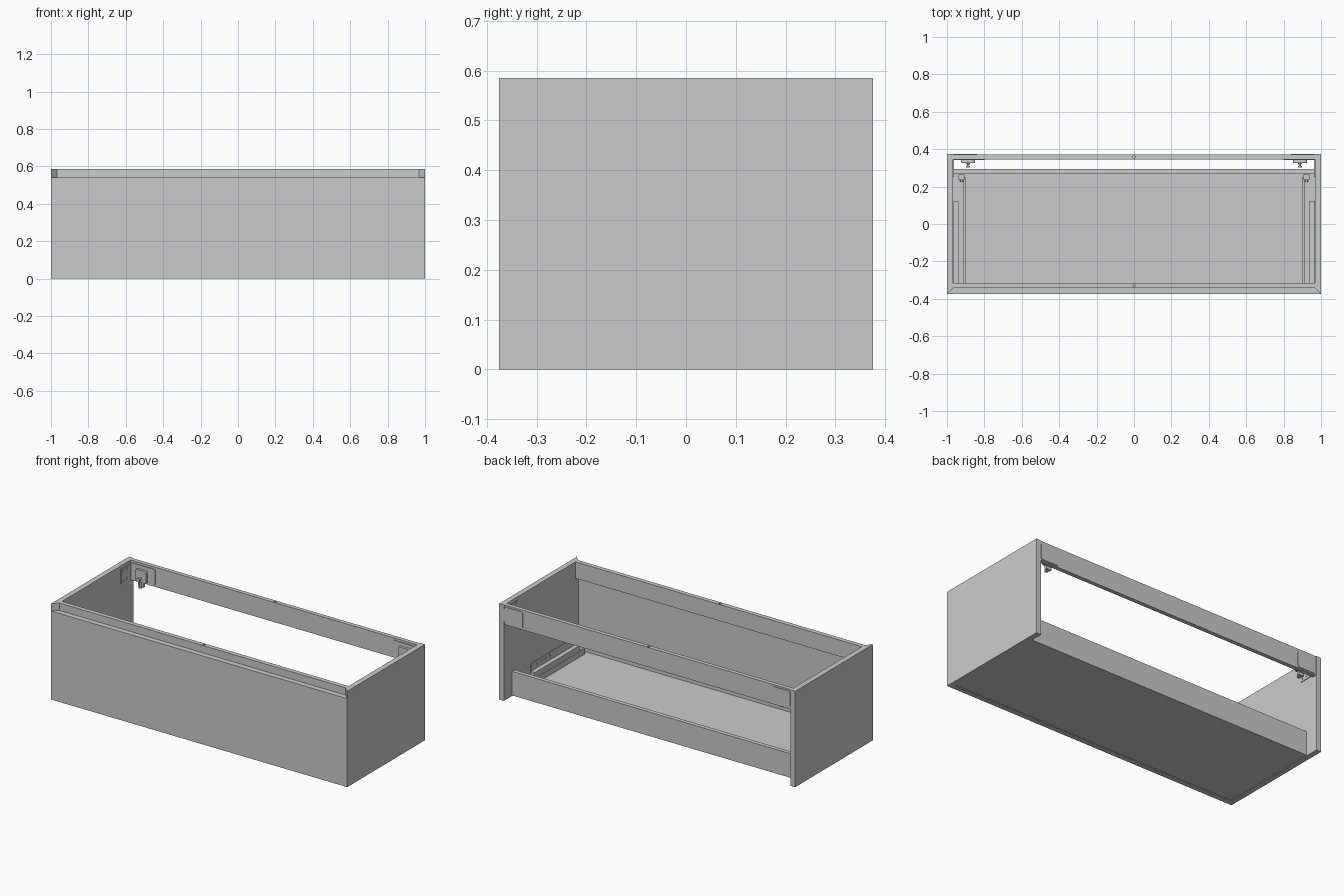
import bpy, bmesh, math
from mathutils import Vector, Matrix

if "Cube" in bpy.data.objects:
    bpy.data.objects.remove(bpy.data.objects["Cube"])


def finish(name, bm):
    bmesh.ops.recalc_face_normals(bm, faces=bm.faces)
    me = bpy.data.meshes.new(name)
    bm.to_mesh(me)
    bm.free()
    ob = bpy.data.objects.new(name, me)
    bpy.context.collection.objects.link(ob)
    return ob


def prism(name, pts, depth, mat=Matrix()):
    """Extrude a flat profile along local z, then place it with mat."""
    bm = bmesh.new()
    f = bm.faces.new([bm.verts.new((p[0], p[1], 0)) for p in pts])
    r = bmesh.ops.extrude_face_region(bm, geom=[f])
    vs = [v for v in r["geom"] if isinstance(v, bmesh.types.BMVert)]
    bmesh.ops.translate(bm, verts=vs, vec=(0, 0, depth))
    bm.transform(mat)
    return finish(name, bm)


def box(name, x0, x1, y0, y1, z0, z1):
    return prism(name, [(x0, y0), (x1, y0), (x1, y1), (x0, y1)], z1 - z0,
                 Matrix.Translation((0, 0, z0)))


def cyl(name, p, q, r, n=16):
    p, q = Vector(p), Vector(q)
    d = q - p
    bm = bmesh.new()
    bmesh.ops.create_cone(bm, cap_ends=True, segments=n, radius1=r, radius2=r, depth=d.length)
    bm.transform(Matrix.Translation((p + q) / 2) @ d.to_track_quat("Z", "Y").to_matrix().to_4x4())
    return finish(name, bm)


def cut(ob, cutter):
    m = ob.modifiers.new("hole", "BOOLEAN")
    m.operation, m.object, m.solver = "DIFFERENCE", cutter, "EXACT"
    cutter.hide_render = True
    cutter.hide_set(True)


def mirror(ob):
    ob.modifiers.new("mirror", "MIRROR").use_axis = (True, False, False)
    return ob


def rounded(x0, x1, z0, z1, r, n=4):
    pts = []
    for k, (cx, cz) in enumerate([(x1 - r, z1 - r), (x0 + r, z1 - r), (x0 + r, z0 + r), (x1 - r, z0 + r)]):
        for i in range(n + 1):
            a = math.pi / 2 * (k + i / n)
            pts.append((cx + r * math.cos(a), cz + r * math.sin(a)))
    return pts


def xz(y):
    """Profile x,y -> world x,z; extrusion runs towards -y."""
    return Matrix.Translation((0, y, 0)) @ Matrix.Rotation(math.pi / 2, 4, "X")


T, W, D, H = 0.033, 1.0, 0.375, 0.585

# mitred side panels and drawer front
mirror(prism("side_panel", [(W, -D), (W, D), (W - T, D), (W - T, -D + T)], H))
prism("drawer_front", [(-W, -D), (W, -D), (W - T, -D + T), (-W + T, -D + T)], 0.54)

# floor and low back board
I = W - T
box("bottom_panel", -I, I, -D + T, 0.27, 0.003, 0.04)
back = box("back_board", -I, I, 0.27, 0.295, 0.003, 0.15)

# top rails, each with a dowel hole in the middle
front_rail = box("front_rail", -I, I, -D + T, -0.315, 0.485, H)
rear_rail = box("rear_rail", -I, I, 0.346, 0.371, 0.465, H)
for ob, y, z in ((front_rail, -0.328, H), (rear_rail, 0.359, H), (back, 0.2825, 0.15)):
    cut(ob, cyl("dowel_cutter", (0, y, z - 0.03), (0, y, z + 0.02), 0.007))

# rear cover plates of the wall hangers
mirror(prism("hanger_cover", rounded(0.84, 0.965, 0.472, 0.575, 0.014), 0.005, xz(0.375)))

# hanger mounting plates with screw holes
plate = prism("hanger_plate", rounded(0.80, 0.965, 0.475, 0.572, 0.01), 0.004, xz(0.346))
for x, z in ((0.815, 0.555), (0.815, 0.49), (0.84, 0.555), (0.945, 0.555), (0.95, 0.49)):
    cut(plate, cyl("screw_cutter", (x, 0.335, z), (x, 0.355, z), 0.006, 10))
mirror(plate)
wall = box("hanger_side_plate", I - 0.004, I, 0.25, 0.344, 0.475, 0.565)
for y in (0.265, 0.30):
    for z in (0.49, 0.55):
        cut(wall, cyl("screw_cutter", (0.955, y, z), (0.975, y, z), 0.006, 10))
mirror(wall)

# hanger body, adjusting screws and hook
mirror(prism("hanger_body", rounded(0.85, 0.925, 0.475, 0.55, 0.012), 0.015, xz(0.342)))
mirror(cyl("depth_screw", (0.887, 0.33, 0.50), (0.887, 0.305, 0.50), 0.006))
mirror(cyl("depth_screw_head", (0.887, 0.31, 0.50), (0.887, 0.302, 0.50), 0.011))
mirror(cyl("height_screw", (0.887, 0.325, 0.48), (0.887, 0.325, 0.445), 0.007))
mirror(cyl("height_screw_head", (0.887, 0.325, 0.452), (0.887, 0.325, 0.444), 0.011))
mirror(box("hanger_hook", 0.87, 0.905, 0.33, 0.345, 0.448, 0.478))

# drawer runners: angle on the side wall with slots, and slim inner rail
angle = prism("runner_angle", [(0.967, 0.08), (0.967, 0.13), (0.963, 0.13), (0.963, 0.084),
                               (0.936, 0.084), (0.936, 0.08)], 0.435, xz(0.12))
for y in (-0.06, -0.02, 0.02, 0.065):
    cut(angle, cyl("slot_cutter", (0.951, y, 0.07), (0.951, y, 0.095), 0.008, 12))
    cut(angle, cyl("slot_cutter", (0.955, y, 0.11), (0.975, y, 0.11), 0.007, 12))
mirror(angle)
mirror(box("runner_body", 0.938, 0.963, -0.315, 0.12, 0.045, 0.08))
mirror(box("runner_inner_rail", 0.902, 0.911, -0.315, 0.25, 0.045, 0.075))
mirror(box("runner_lip", 0.902, 0.938, -0.315, 0.12, 0.041, 0.046))
mirror(box("runner_rear_hook", 0.906, 0.938, 0.235, 0.265, 0.04, 0.085))
mirror(cyl("runner_hook_pin", (0.922, 0.25, 0.065), (0.922, 0.225, 0.065), 0.007))
